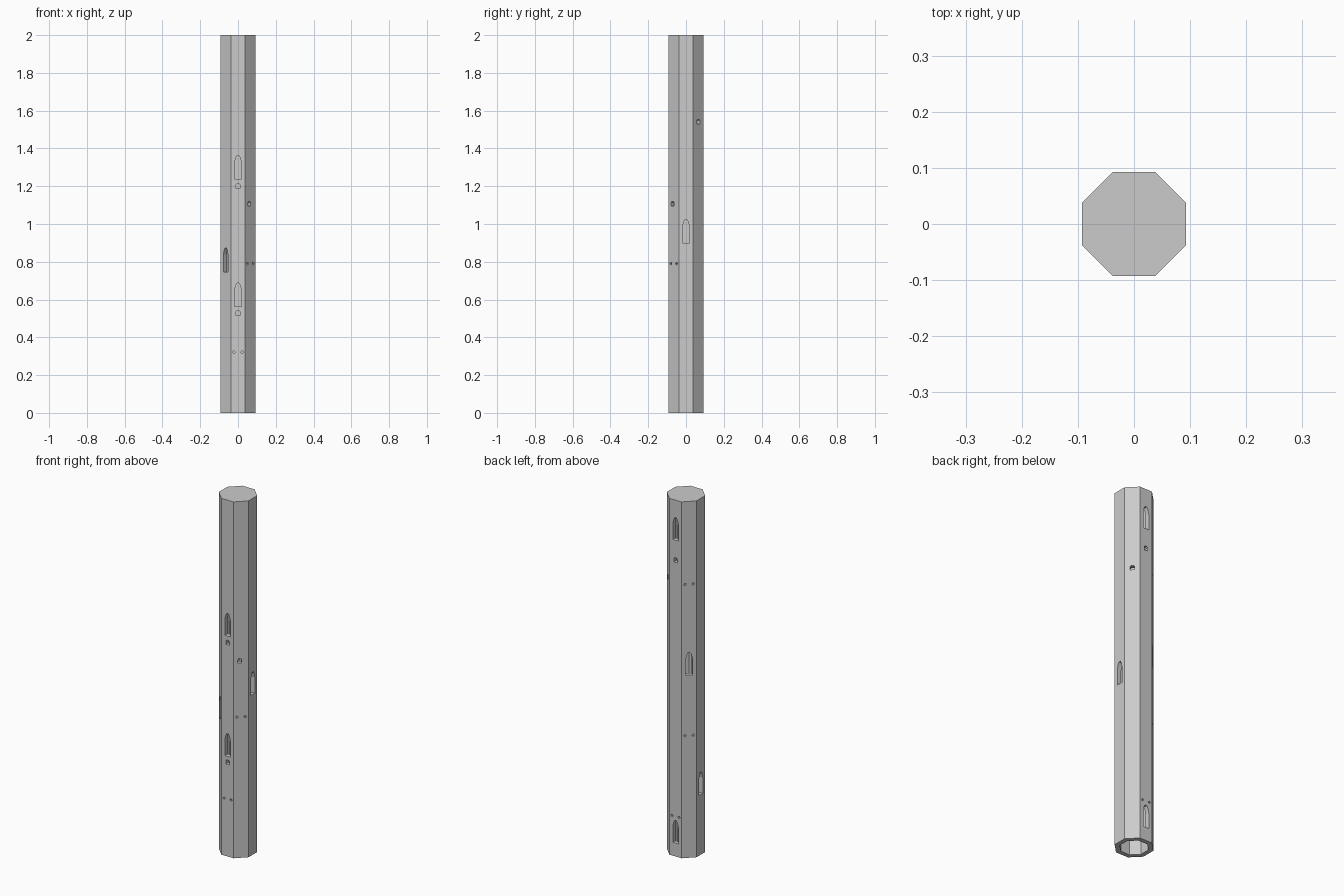
import bpy, bmesh, math
from mathutils import Matrix, Vector

if "Cube" in bpy.data.objects:
    bpy.data.objects.remove(bpy.data.objects["Cube"])

OUTER, INNER, HEIGHT, CAP = 0.0925, 0.068, 2.0, 0.025   # apothems, height, top thickness

grey = bpy.data.materials.new("plain grey")
grey.diffuse_color = (0.6, 0.6, 0.6, 1)
grey.use_nodes = True
grey.node_tree.nodes["Principled BSDF"].inputs["Base Color"].default_value = grey.diffuse_color


def make_object(name, bm):
    bmesh.ops.recalc_face_normals(bm, faces=bm.faces)
    mesh = bpy.data.meshes.new(name)
    bm.to_mesh(mesh)
    bm.free()
    obj = bpy.data.objects.new(name, mesh)
    mesh.materials.append(grey)
    bpy.context.collection.objects.link(obj)
    return obj


def ring(bm, apothem, z):
    r = apothem / math.cos(math.pi / 8)
    return [bm.verts.new((r * math.cos(math.radians(22.5 + 45 * i)),
                          r * math.sin(math.radians(22.5 + 45 * i)), z)) for i in range(8)]


def bridge(bm, a, b):
    n = len(a)
    for i in range(n):
        bm.faces.new((a[i], a[(i + 1) % n], b[(i + 1) % n], b[i]))


# Octagonal tube, closed at the top and open at the bottom
bm = bmesh.new()
rings = [ring(bm, OUTER, HEIGHT), ring(bm, OUTER, 0), ring(bm, INNER, 0), ring(bm, INNER, HEIGHT - CAP)]
for a, b in zip(rings, rings[1:]):
    bridge(bm, a, b)
bm.faces.new(rings[0])
bm.faces.new(rings[-1])
post = make_object("octagonal_post", bm)

# Opening outlines: (sideways, up) from the bottom middle of each opening
half_slot = [(0.0175, 0), (0.0175, 0.088), (0.012, 0.113), (0.005, 0.126)]
half_peg = [(0.0105, 0), (0.0105, 0.019), (0.006, 0.025)]
SLOT = half_slot + [(-x, z) for x, z in reversed(half_slot)]
PEG = half_peg + [(-x, z) for x, z in reversed(half_peg)]
PIN = [(0.0065 * math.cos(math.pi * (i + 0.5) / 4), 0.0065 * math.sin(math.pi * (i + 0.5) / 4)) for i in range(8)]

cut = bmesh.new()


def opening(outline, angle, z, shift=0.0):
    """Add a cutter through the wall on the side facing the angle."""
    turn = Matrix.Rotation(math.radians(angle), 3, 'Z')
    loops = [[cut.verts.new(turn @ Vector((d, shift + s, z + h))) for s, h in outline] for d in (0.058, 0.115)]
    bridge(cut, *loops)
    for loop in loops:
        cut.faces.new(loop)


# Arched slots: side angle, bottom height
for angle, z in [(-90, 1.237), (-90, 0.562), (-135, 0.747), (0, 0.899),
                 (90, 1.775), (90, 0.075), (135, 1.025), (180, 0.337)]:
    opening(SLOT, angle, z)

# Small square holes
for angle, z, shift in [(-90, 1.188, 0), (-90, 0.516, 0), (-45, 1.094, -0.008), (45, 1.529, 0), (90, 1.651, 0)]:
    opening(PEG, angle, z, shift)

# Pairs of pin holes
for angle, z in [(-90, 0.322), (-45, 0.79), (90, 0.225), (135, 1.535), (135, 0.686)]:
    for shift in (-0.0215, 0.0215):
        opening(PIN, angle, z, shift)

cutter = make_object("opening_cutters", cut)
cutter.hide_render = True
cutter.hide_viewport = True

mod = post.modifiers.new("openings", 'BOOLEAN')
mod.operation = 'DIFFERENCE'
mod.solver = 'EXACT'
mod.object = cutter
